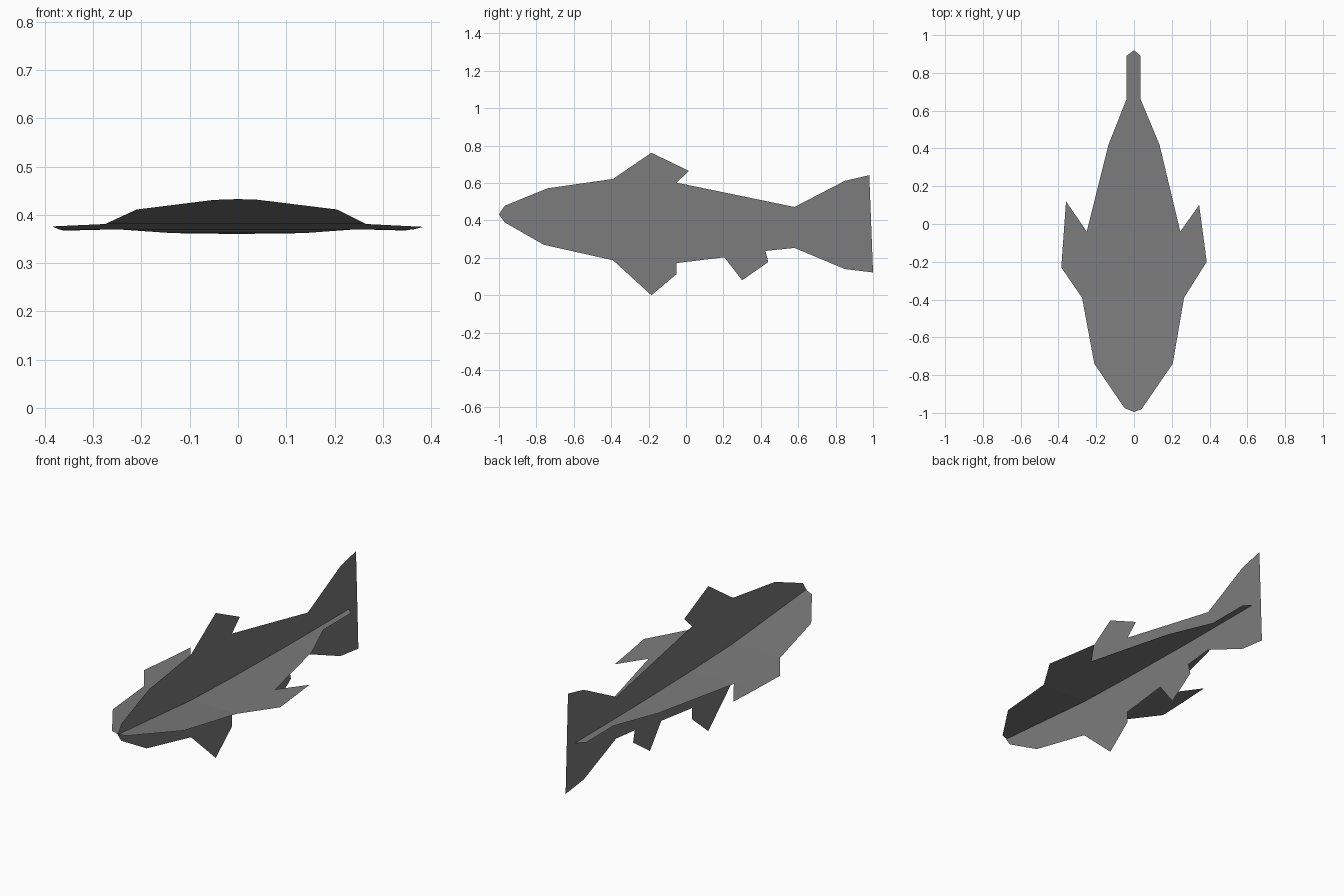
import bpy
import bmesh
from mathutils import Vector

cube = bpy.data.objects.get("Cube")
if cube:
    bpy.data.objects.remove(cube)

grey = bpy.data.materials.new("mid_grey")
grey.use_nodes = True
colour = (0.2, 0.2, 0.2, 1)
grey.diffuse_color = colour
grey.node_tree.nodes["Principled BSDF"].inputs["Base Color"].default_value = colour

# Gently curved midline of the fish: (y, z) stations from nose to tail
MIDLINE = [(-1, .433), (-.74, .411), (-.39, .381), (-.04, .37), (.42, .362), (.92, .36)]


def midline_z(y):
    for (y0, z0), (y1, z1) in zip(MIDLINE, MIDLINE[1:]):
        if y <= y1:
            return z0 + (z1 - z0) * (y - y0) / (y1 - y0)
    return MIDLINE[-1][1]


def sheet(name, outline, lying=False):
    """Flat part: upright outlines are (y, z), lying ones are (x, y) bent along the midline."""
    bm = bmesh.new()
    points = [(a, b, 0) if lying else (0, a, b) for a, b in outline]
    bm.faces.new([bm.verts.new(p) for p in points])
    bmesh.ops.triangulate(bm, faces=bm.faces[:])
    if lying:
        for y, _ in MIDLINE[1:-1]:
            bmesh.ops.bisect_plane(bm, geom=bm.verts[:] + bm.edges[:] + bm.faces[:],
                                   plane_co=Vector((0, y, 0)), plane_no=Vector((0, 1, 0)))
        for v in bm.verts:
            v.co.z = midline_z(v.co.y)
    bmesh.ops.recalc_face_normals(bm, faces=bm.faces[:])
    mesh = bpy.data.meshes.new(name)
    bm.to_mesh(mesh)
    bm.free()
    mesh.materials.append(grey)
    obj = bpy.data.objects.new(name, mesh)
    bpy.context.collection.objects.link(obj)
    return obj


# Upright sheet: body side outline and its fins
sheet("body_side", [(-1, .433), (-.97, .478), (-.74, .572), (-.39, .622), (-.05, .602),
                    (.58, .472), (.58, .253), (.425, .237), (.205, .203), (-.05, .172),
                    (-.39, .187), (-.76, .27), (-.97, .39)])
sheet("dorsal_fin", [(-.39, .622), (-.185, .762), (.015, .665), (-.05, .602)])
sheet("belly_fin", [(-.39, .187), (-.05, .172), (-.052, .112), (-.185, 0)])
sheet("rear_belly_fin", [(.205, .203), (.425, .237), (.44, .178), (.3, .08)])
sheet("tail_fin", [(.58, .472), (.85, .612), (.98, .642), (.965, .55), (.92, .375),
                   (1, .122), (.85, .14), (.58, .253)])

# Lying sheet: body seen from above and its slightly uneven side fins
sheet("body_top", [(0, -.995), (.04, -.98), (.205, -.74), (.265, -.39), (.245, -.04),
                   (.135, .42), (.035, .66), (.035, .89), (0, .92), (-.04, .89),
                   (-.04, .66), (-.135, .42), (-.25, -.04), (-.275, -.39),
                   (-.21, -.74), (-.05, -.975)], lying=True)
sheet("left_side_fin", [(.265, -.39), (.385, -.2), (.345, .1), (.245, -.04)], lying=True)
sheet("right_side_fin", [(-.275, -.39), (-.25, -.04), (-.36, .12), (-.385, -.23)], lying=True)
